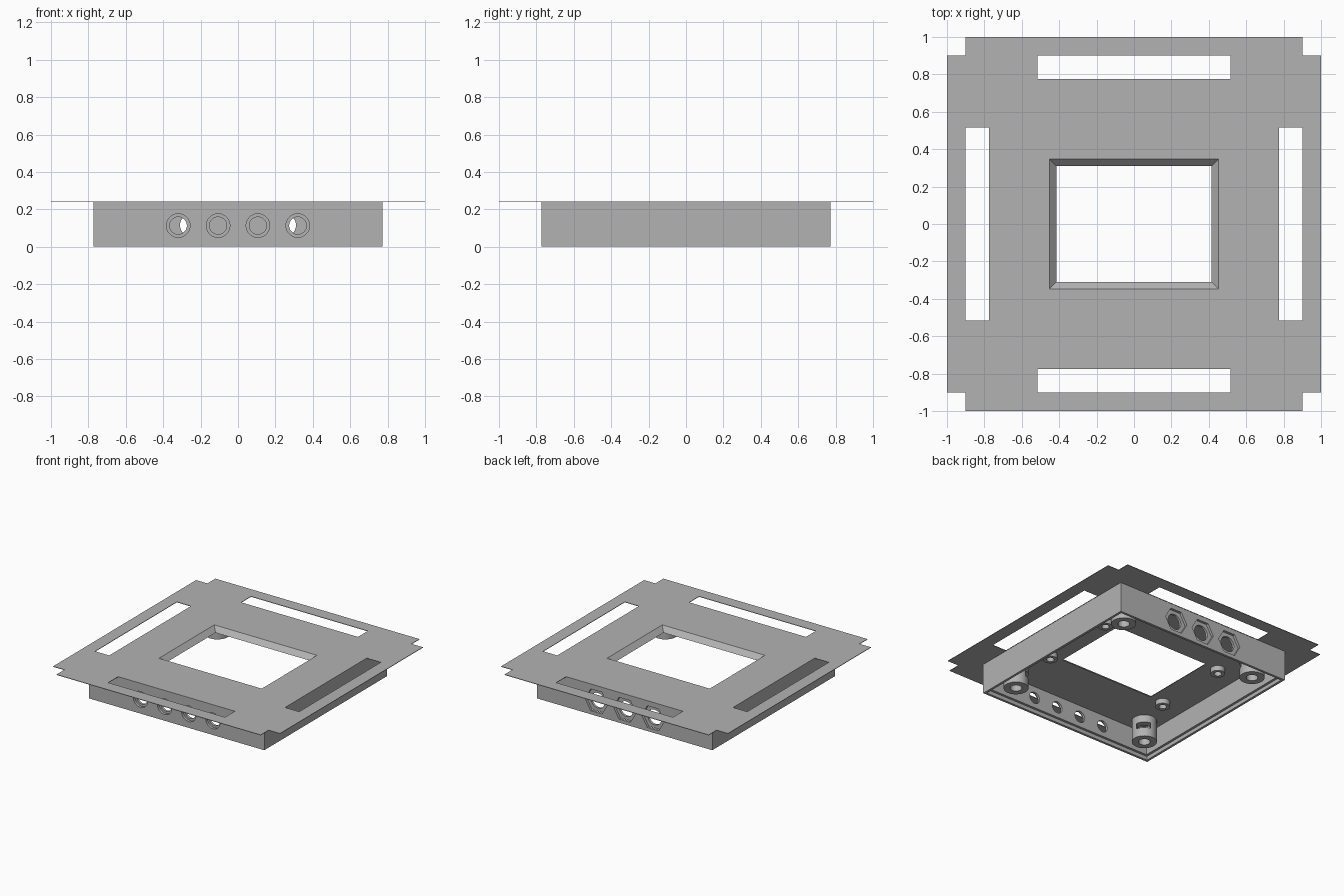
import bpy
from math import pi, sqrt, radians
from mathutils import Matrix

if "Cube" in bpy.data.objects:
    bpy.data.objects.remove(bpy.data.objects["Cube"], do_unlink=True)

TOP, PLATE_T, CEIL, LEDGE = 0.243, 0.004, 0.205, 0.03
HALF, INNER, LIP = 0.773, 0.735, 0.754

grey = bpy.data.materials.new("plain_grey")
grey.use_nodes = True
grey.diffuse_color = (0.45, 0.45, 0.45, 1)
grey.node_tree.nodes["Principled BSDF"].inputs["Base Color"].default_value = (0.45, 0.45, 0.45, 1)


def box(name, x, y, z):
    """Box from (min, max) ranges."""
    spans = (x, y, z)
    bpy.ops.mesh.primitive_cube_add(size=1)
    ob = bpy.context.object
    ob.name = name
    centre = Matrix.Translation([(a + b) / 2 for a, b in spans])
    ob.data.transform(centre @ Matrix.Diagonal([b - a for a, b in spans] + [1]))
    ob.data.materials.append(grey)
    return ob


def rod(name, radius, depth, centre, sides=48, along_y=False, turn=0):
    bpy.ops.mesh.primitive_cylinder_add(vertices=sides, radius=radius, depth=depth)
    ob = bpy.context.object
    ob.name = name
    tilt = Matrix.Rotation(pi / 2, 4, "X") if along_y else Matrix()
    ob.data.transform(Matrix.Translation(centre) @ tilt @ Matrix.Rotation(turn, 4, "Z"))
    ob.data.materials.append(grey)
    return ob


def window_cutter():
    """Flared opening, wider at the top by 45 degrees."""
    ob = box("cutter", (-1, 1), (-1, 1), (CEIL - 0.02, TOP + 0.02))
    for v in ob.data.vertices:
        grow = v.co.z - CEIL
        v.co.x *= 0.415 + grow
        v.co.y *= 0.31 + grow
    return ob


def cut(ob, cutters):
    for c in cutters:
        c.hide_render = True
        mod = ob.modifiers.new("cut", "BOOLEAN")
        mod.operation, mod.solver, mod.object = "DIFFERENCE", "EXACT", c
        bpy.ops.object.select_all(action="DESELECT")
        bpy.context.view_layer.objects.active = ob
        ob.select_set(True)
        bpy.ops.object.modifier_apply(modifier=mod.name)
        bpy.data.objects.remove(c, do_unlink=True)


def smooth(ob):
    bpy.ops.object.select_all(action="DESELECT")
    bpy.context.view_layer.objects.active = ob
    ob.select_set(True)
    bpy.ops.object.shade_smooth_by_angle(angle=radians(30))


# Flange plate with notched corners, strap slots and the window
plate = box("flange_plate", (-1, 1), (-1, 1), (TOP - PLATE_T, TOP))
through = (0.1, 0.4)
cutters = [window_cutter()]
for s in (-1, 1):
    slot = sorted((s * 0.775, s * 0.9))
    cutters.append(box("cutter", slot, (-0.515, 0.515), through))
    cutters.append(box("cutter", (-0.515, 0.515), slot, through))
    for t in (-1, 1):
        cutters.append(box("cutter", sorted((s * 0.9, s * 1.1)), sorted((t * 0.9, t * 1.1)), through))
cut(plate, cutters)

# Open-bottomed housing with a rebate for a lid
housing = box("housing", (-HALF, HALF), (-HALF, HALF), (0, TOP - PLATE_T))
cutters = [
    box("cutter", (-INNER, INNER), (-INNER, INNER), (-0.1, CEIL)),
    box("cutter", (-LIP, LIP), (-LIP, LIP), (-0.1, LEDGE)),
    window_cutter(),
]
# Four counterbored holes in the front wall
for i in range(4):
    x = (i - 1.5) * 0.213
    cutters.append(rod("cutter", 0.046, 0.2, (x, -HALF, 0.113), along_y=True))
    cutters.append(rod("cutter", 0.063, 0.04, (x, -HALF, 0.113), along_y=True))
# Three holes with hexagonal pockets in the back wall
for x in (-0.25, 0, 0.25):
    cutters.append(rod("cutter", 0.06, 0.2, (x, HALF, 0.115), along_y=True))
    cutters.append(rod("cutter", 0.1, 0.04, (x, HALF, 0.115), 6, True, pi / 6))
cut(housing, cutters)
smooth(housing)

# Corner screw posts with side nut slots, and small standoffs
for sx, side in ((-1, "right"), (1, "left")):
    for sy, end in ((-1, "front"), (1, "back")):
        px, py = sx * 0.605, sy * 0.605
        post = rod(f"{end}_{side}_post", 0.09, CEIL - LEDGE + 0.005,
                   (px, py, (CEIL + LEDGE + 0.005) / 2))
        bore = rod("cutter", 0.042, 0.3, (px, py, 0.03))
        nut = box("cutter", (-0.05, 0.15), (-0.05, 0.05), (0.1, 0.145))
        inward = Matrix.Rotation(pi / 4 * sx * sy + (pi if sx > 0 else 0), 4, "Z")
        nut.data.transform(Matrix.Translation((px, py, 0)) @ inward)
        cut(post, [bore, nut])
        smooth(post)

        qx, qy = sx * 0.53, sy * 0.31
        standoff = rod(f"{end}_{side}_standoff", 0.053, 0.045, (qx, qy, 0.1875), 32)
        cut(standoff, [rod("cutter", 0.028, 0.08, (qx, qy, 0.16), 32)])
        smooth(standoff)
